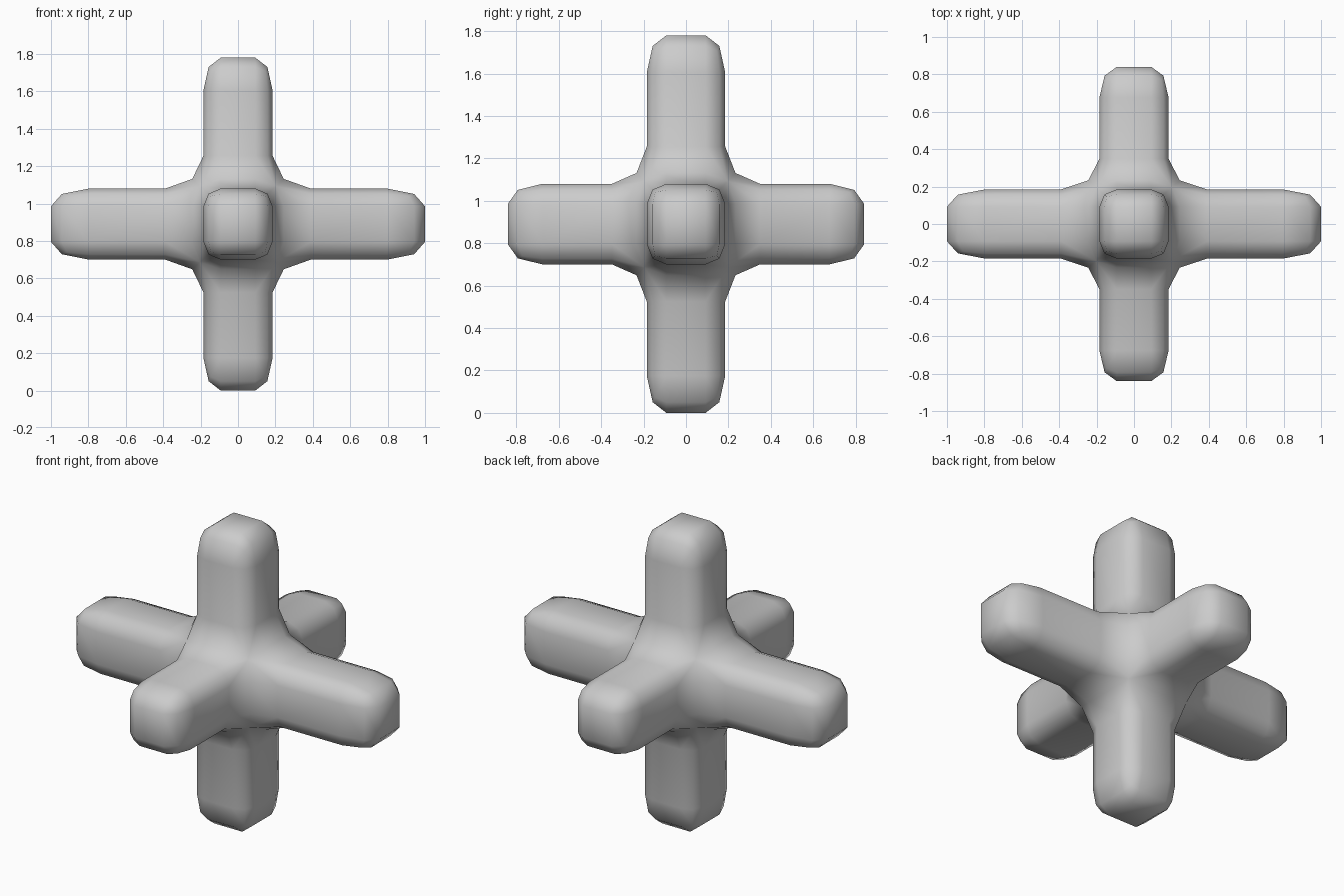
import bpy, bmesh
from mathutils import Vector

if "Cube" in bpy.data.objects:
    bpy.data.objects.remove(bpy.data.objects["Cube"])

core = Vector((0.185, 0.185, 0.19))   # half size of the central block
reach = Vector((1.0, 0.84, 0.89))     # centre to arm tip

# Central block
bm = bmesh.new()
bmesh.ops.create_cube(bm, size=2)
bmesh.ops.scale(bm, vec=core, verts=bm.verts)
bm.normal_update()

# Six arms, one pulled out of each side
for face in list(bm.faces):
    n = face.normal.copy()
    arm = bmesh.ops.extrude_discrete_faces(bm, faces=[face])["faces"][0]
    step = Vector([n[i] * (reach[i] - core[i]) for i in range(3)])
    bmesh.ops.translate(bm, vec=step, verts=arm.verts)

# Proportional rounding of every edge
bmesh.ops.remove_doubles(bm, verts=bm.verts, dist=1e-5)
bmesh.ops.recalc_face_normals(bm, faces=bm.faces)
bmesh.ops.bevel(bm, geom=list(bm.edges), offset=25, offset_type='PERCENT',
                segments=2, profile=0.5, affect='EDGES')
bmesh.ops.translate(bm, vec=(0, 0, reach.z), verts=bm.verts)
for f in bm.faces:
    f.smooth = True

mesh = bpy.data.meshes.new("six_arm_jack")
bm.to_mesh(mesh)
bm.free()
bpy.context.collection.objects.link(bpy.data.objects.new("six_arm_jack", mesh))
